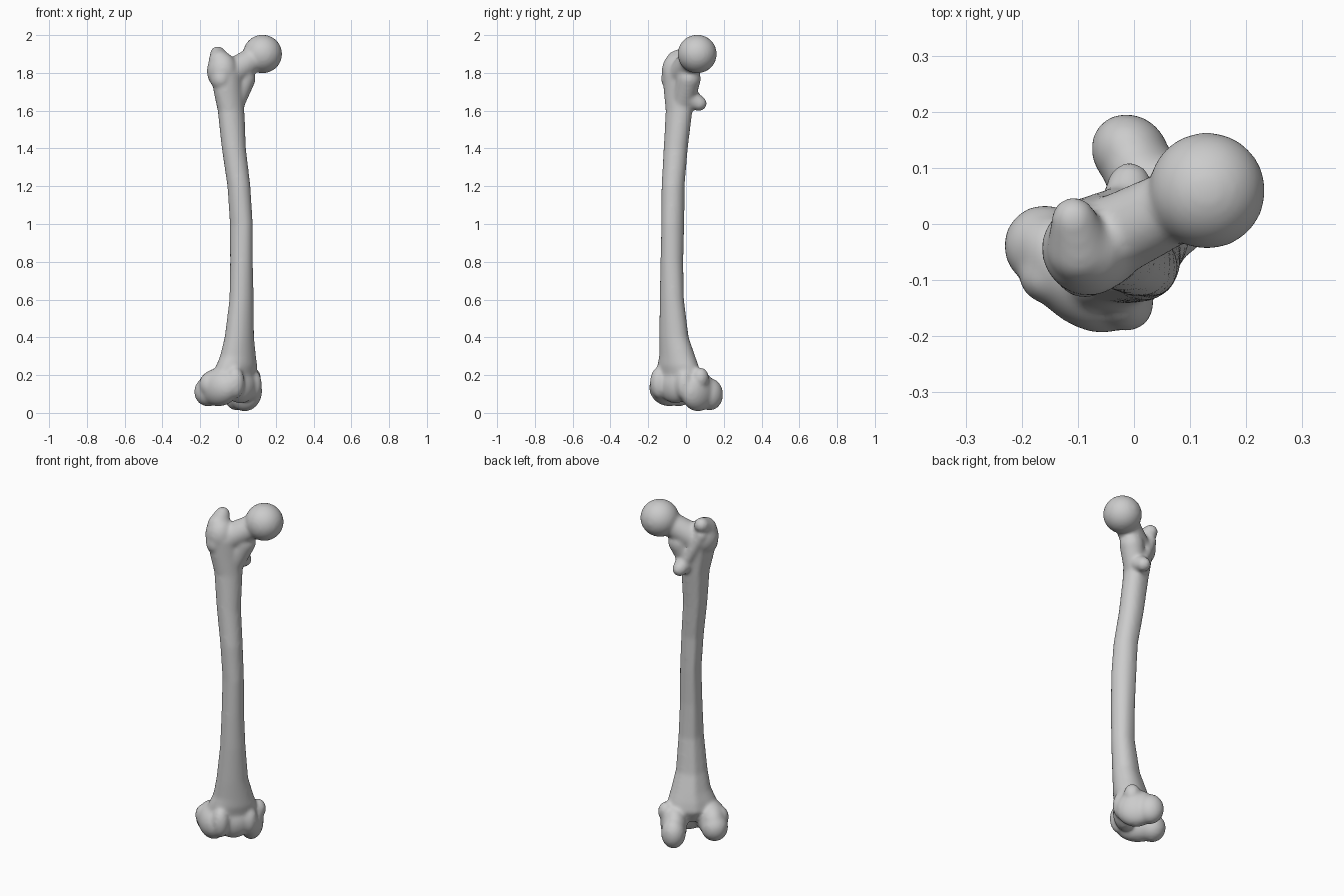
import bpy, bmesh, math
from mathutils import Matrix, Vector

cube = bpy.data.objects.get("Cube")
if cube:
    bpy.data.objects.remove(cube, do_unlink=True)

mat = bpy.data.materials.new("bone_grey")
mat.use_nodes = True
colour = (0.6, 0.6, 0.6, 1)
mat.diffuse_color = colour
mat.node_tree.nodes["Principled BSDF"].inputs["Base Color"].default_value = colour

bm = bmesh.new()


def ball(centre, radii):
    """Ellipsoid in the bone's own frame: x to the inner side, y to the back."""
    m = Matrix.Translation(centre) @ Matrix.Diagonal((*radii, 1))
    bmesh.ops.create_uvsphere(bm, u_segments=32, v_segments=20, radius=1, matrix=m)


def taper(a, b, ra, rb, steps=10):
    """Rounded tapering rod made of a row of overlapping balls."""
    a, b = Vector(a), Vector(b)
    for i in range(steps + 1):
        t = i / steps
        r = ra + (rb - ra) * t
        ball(a.lerp(b, t), (r, r, r))


def loft(sections, n=40):
    """Shaft through elliptical sections, with a low ridge down the back."""
    rings = []
    for z, cx, cy, a, b in sections:
        ring = []
        for k in range(n):
            t = math.tau * k / n
            ridge = 1 + 0.13 * math.exp(-((t - math.pi / 2) / 0.3) ** 2)
            ring.append(bm.verts.new((cx + a * math.cos(t), cy + b * math.sin(t) * ridge, z)))
        rings.append(ring)
    for lo, hi in zip(rings, rings[1:]):
        for k in range(n):
            j = (k + 1) % n
            bm.faces.new((lo[k], lo[j], hi[j], hi[k]))
    bm.faces.new(rings[0][::-1])
    bm.faces.new(rings[-1])


# Shaft: height, centre, half widths
loft([
    (0.13, -.035, -.03, .12, .07), (0.20, -.038, -.015, .14, .09),
    (0.25, -.035, -.025, .125, .09), (0.30, -.033, -.033, .106, .083),
    (0.40, -.04, -.05, .085, .07), (0.60, -.04, -.066, .068, .06),
    (0.80, -.04, -.066, .06, .061), (1.00, -.037, -.062, .057, .064),
    (1.20, -.045, -.052, .06, .062), (1.40, -.054, -.023, .065, .063),
    (1.60, -.052, 0, .076, .065), (1.70, -.062, .008, .088, .07),
    (1.80, -.07, .014, .088, .075), (1.84, -.07, .014, .07, .06),
])

# Ball head, neck and the flare below the neck
ball((.134, -.05, 1.9), (.104, .104, .102))
taper((-.07, .02, 1.78), (.12, -.045, 1.895), .075, .064)
taper((-.03, .005, 1.64), (.03, -.01, 1.77), .06, .065)

# Large outer knob with its hooked tip
ball((-.092, .026, 1.81), (.08, .083, .1))
ball((-.125, .01, 1.77), (.047, .055, .06))
taper((-.1, .035, 1.86), (-.07, .082, 1.902), .06, .04)

# Crest running down to the small inner knob
taper((-.07, .08, 1.84), (.01, .04, 1.67), .035, .035)
taper((.012, .028, 1.66), (.044, .055, 1.638), .05, .04)

# Outer condyle
ball((-.135, .012, .135), (.08, .13, .1))
ball((-.14, .085, .112), (.073, .073, .078))
ball((-.11, -.088, .16), (.05, .052, .085))
ball((-.18, .045, .15), (.044, .05, .06))

# Inner condyle
ball((.07, .02, .115), (.07, .11, .107))
ball((.085, .094, .098), (.066, .074, .085))
ball((.05, -.065, .15), (.045, .045, .08))
ball((.11, 0, .185), (.042, .045, .055))

# Grooved bridge between the condyles
ball((-.03, -.05, .145), (.1, .065, .095))

bm.transform(Matrix.Rotation(math.radians(45), 4, "Z"))
bmesh.ops.recalc_face_normals(bm, faces=bm.faces)
mesh = bpy.data.meshes.new("thigh_bone")
bm.to_mesh(mesh)
bm.free()
mesh.materials.append(mat)
bone = bpy.data.objects.new("thigh_bone", mesh)
bpy.context.collection.objects.link(bone)

# Fuse the parts into one skin and soften the joins
remesh = bone.modifiers.new("fuse", "REMESH")
remesh.mode = "VOXEL"
remesh.voxel_size = 0.009
remesh.use_smooth_shade = True
soften = bone.modifiers.new("soften", "SMOOTH")
soften.factor = 0.5
soften.iterations = 12
